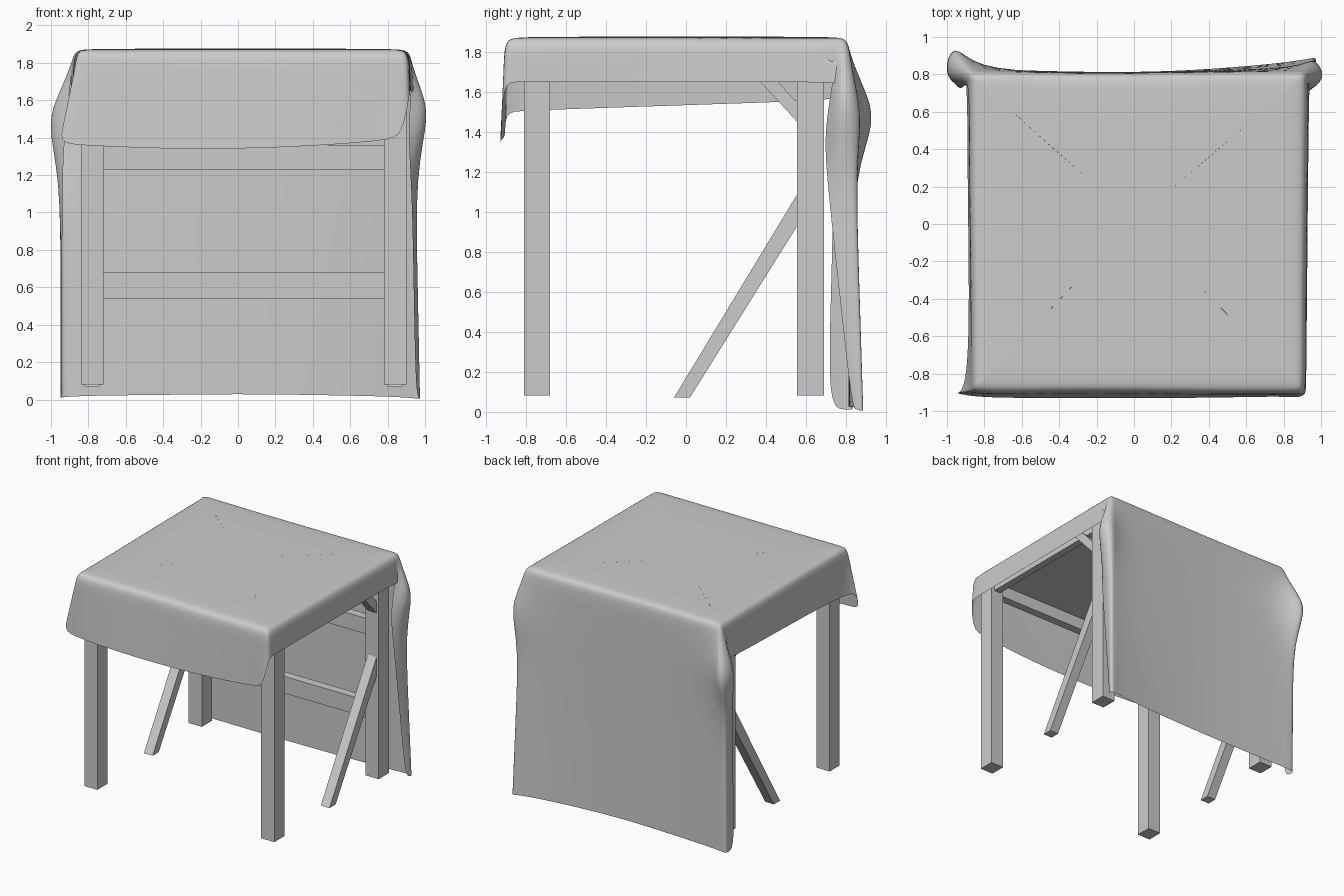
import bpy, bmesh
from mathutils import Vector


def mesh_object(name, bm):
    bmesh.ops.recalc_face_normals(bm, faces=bm.faces)
    me = bpy.data.meshes.new(name)
    bm.to_mesh(me)
    bm.free()
    ob = bpy.data.objects.new(name, me)
    bpy.context.collection.objects.link(ob)
    return ob


def box(name, x, y, z):
    bm = bmesh.new()
    bmesh.ops.create_cube(bm, size=1)
    for v in bm.verts:
        for i, (lo, hi) in enumerate((x, y, z)):
            v.co[i] = hi if v.co[i] > 0 else lo
    return mesh_object(name, bm)


def side_profile(name, x, pts):
    """Extrude a y-z outline along x."""
    bm = bmesh.new()
    a, b = ([bm.verts.new((cx, y, z)) for y, z in pts] for cx in x)
    n = len(pts)
    bm.faces.new(a)
    bm.faces.new(b)
    for i in range(n):
        bm.faces.new((a[i], a[(i + 1) % n], b[(i + 1) % n], b[i]))
    return mesh_object(name, bm)


# legs, diagonal struts and top corner braces, per side
for side, x0 in (("left", -0.84), ("right", 0.78)):
    x, xs = (x0, x0 + 0.12), (x0 + 0.02, x0 + 0.10)
    box(f"front_leg_{side}", x, (-0.81, -0.68), (0.08, 1.78))
    box(f"back_leg_{side}", x, (0.555, 0.69), (0.08, 1.78))
    side_profile(f"diagonal_strut_{side}", xs,
                 [(-0.06, 0.07), (0.02, 0.07), (0.57, 0.95), (0.57, 1.11)])
    side_profile(f"corner_brace_{side}", xs,
                 [(0.27, 1.76), (0.36, 1.76), (0.57, 1.53), (0.57, 1.435)])
    box(f"side_rail_{side}", (x0 + 0.03, x0 + 0.09), (-0.68, 0.555), (1.66, 1.78))

# cross rails and table top
for name, y, z in (("front_rail", (-0.78, -0.71), (1.66, 1.78)),
                   ("back_top_rail", (0.59, 0.66), (1.66, 1.78)),
                   ("back_upper_rail", (0.59, 0.66), (1.23, 1.36)),
                   ("back_lower_rail", (0.59, 0.66), (0.54, 0.68))):
    box(name, (-0.72, 0.78), y, z)
box("table_top", (-0.84, 0.88), (-0.86, 0.77), (1.76, 1.83))

# draped cloth: each column is a rim point followed by points down to the hem
front = [
    ((-0.86, -0.90), (-0.96, -0.90, 1.37)), ((-0.80, -0.91), (-0.85, -0.93, 1.36)),
    ((-0.4, -0.905), (-0.4, -0.93, 1.34)), ((0, -0.905), (0, -0.93, 1.34)),
    ((0.4, -0.91), (0.4, -0.93, 1.355)), ((0.8, -0.91), (0.8, -0.92, 1.385)),
    ((0.89, -0.91), (0.88, -0.93, 1.41))]
right = [((0.91, -0.90), (0.92, -0.91, 1.65)), ((0.92, -0.84), (0.92, -0.86, 1.65)),
         ((0.92, -0.4), (0.925, -0.4, 1.65)), ((0.925, 0.2), (0.93, 0.2, 1.65)),
         ((0.93, 0.64), (0.935, 0.64, 1.65)), ((0.93, 0.74), (0.94, 0.79, 1.64))]
back = [  # long back drop with folded corners
    ((0.93, 0.76), (0.91, 0.69, 1.38), (0.93, 0.71, 1.12), (0.95, 0.83, 0.02)),
    ((0.93, 0.79), (1.07, 0.77, 1.57), (0.95, 0.80, 1.25), (0.97, 0.85, 0.01)),
    ((0.92, 0.82), (0.97, 0.92, 1.45), (0.95, 0.86, 1.2), (0.98, 0.90, 0.0)),
    ((0.86, 0.82), (0.89, 0.83, 1.45), (0.89, 0.84, 1.2), (0.90, 0.87, 0.015)),
    ((0.4, 0.815), (0.4, 0.82, 1.45), (0.4, 0.82, 1.2), (0.4, 0.825, 0.025)),
    ((0, 0.81), (0, 0.81, 1.45), (0, 0.81, 1.2), (0, 0.81, 0.03)),
    ((-0.4, 0.81), (-0.4, 0.812, 1.45), (-0.4, 0.812, 1.2), (-0.4, 0.815, 0.025)),
    ((-0.82, 0.82), (-0.87, 0.83, 1.45), (-0.88, 0.83, 1.2), (-0.87, 0.83, 0.02)),
    ((-0.88, 0.82), (-0.98, 1.03, 1.44), (-0.95, 0.85, 1.2), (-0.95, 0.84, 0.01)),
    ((-0.89, 0.79), (-1.06, 0.80, 1.51), (-0.95, 0.80, 1.2), (-0.95, 0.79, 0.01)),
    ((-0.885, 0.76), (-0.93, 0.72, 1.38), (-0.94, 0.74, 1.12), (-0.94, 0.71, 0.02))]
left = [((-0.885, 0.74), (-0.90, 0.78, 1.57)), ((-0.88, 0.64), (-0.89, 0.64, 1.555)),
        ((-0.88, 0.2), (-0.89, 0.2, 1.54)), ((-0.87, -0.4), (-0.88, -0.4, 1.52)),
        ((-0.87, -0.82), (-0.89, -0.82, 1.505)), ((-0.87, -0.88), (-0.93, -0.91, 1.50))]

bm = bmesh.new()
columns = []
for rim, *drop in front + right + back + left:
    x, y = rim
    cx = min(max(x, -0.80), 0.84)
    cy = min(max(y, -0.82), 0.74)
    edge = Vector((x, y, 1.80))
    drop = [Vector(p) for p in drop]
    if len(drop) == 1:
        drop = [edge.lerp(drop[0], t) for t in (0.4, 0.75, 1)]
    pts = [Vector((cx * 0.5, cy * 0.5, 1.876)), Vector((cx, cy, 1.875)),
           Vector((x * 0.985, y * 0.985, 1.867)), edge, edge.lerp(drop[0], 0.5),
           drop[0], drop[1], drop[1].lerp(drop[2], 0.5), drop[2]]
    columns.append([bm.verts.new(p) for p in pts])

# the folded back corners hang free of the side skirts
n1 = len(front) + len(right)
slits = {n1 - 1, n1 + len(back) - 1}
for i, a in enumerate(columns):
    b = columns[(i + 1) % len(columns)]
    for j in range(4 if i in slits else len(a) - 1):
        bm.faces.new((a[j], a[j + 1], b[j + 1], b[j]))
bm.faces.new([c[0] for c in columns])
cloth = mesh_object("draped_cloth", bm)
if cloth.data.polygons[-1].normal.z < 0:
    cloth.data.flip_normals()
cloth.data.shade_smooth()
sub = cloth.modifiers.new("smooth_folds", 'SUBSURF')
sub.levels = sub.render_levels = 2
